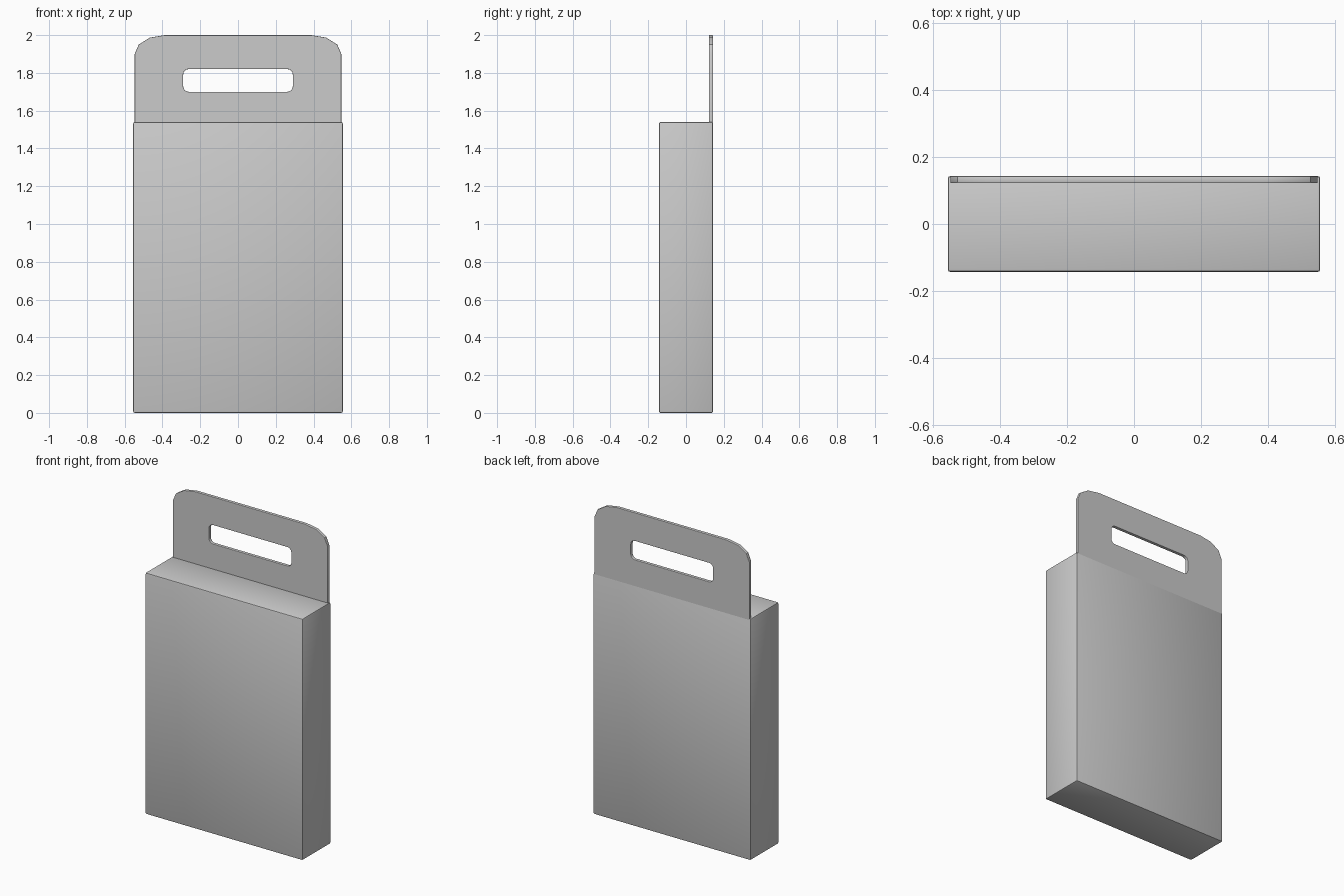
import bpy
from math import sin, cos, pi, radians

if "Cube" in bpy.data.objects:
    bpy.data.objects.remove(bpy.data.objects["Cube"])

W, D, H = 0.555, 0.143, 1.54      # half width, half depth, box height
TAB_W, TAB_T = 0.547, 0.021       # tab half width and thickness


def rounded(x, z0, z1, rx, rz, steps, bottom=True):
    """Outline of a rectangle with elliptical corners; square at the bottom if asked."""
    corners = [(1, 1, 0), (-1, 1, 90), (-1, -1, 180), (1, -1, 270)]
    pts = []
    for sx, sz, start in corners:
        if sz < 0 and not bottom:
            pts.append((sx * x, z0))
            continue
        cx = sx * (x - rx)
        cz = z1 - rz if sz > 0 else z0 + rz
        for i in range(steps + 1):
            a = radians(start) + i * pi / 2 / steps
            pts.append((cx + rx * cos(a), cz + rz * sin(a)))
    return pts


def smooth(obj):
    bpy.ops.object.select_all(action='DESELECT')
    obj.select_set(True)
    bpy.context.view_layer.objects.active = obj
    bpy.ops.object.shade_smooth_by_angle(angle=radians(30))


# Carton body with softly rounded edges
bpy.ops.mesh.primitive_cube_add(size=2, location=(0, 0, H / 2))
body = bpy.context.object
body.name = "box_body"
body.scale = (W, D, H / 2)
bpy.ops.object.transform_apply(location=False, rotation=False, scale=True)
bev = body.modifiers.new("edge_rounding", 'BEVEL')
bev.width = 0.008
bev.segments = 2
bpy.ops.object.modifier_apply(modifier=bev.name)
smooth(body)

# Hanging tab at the back, with a rounded slot cut through it
curve = bpy.data.curves.new("hang_tab", 'CURVE')
curve.dimensions = '2D'
curve.fill_mode = 'BOTH'
edge = 0.003
curve.extrude = TAB_T / 2 - edge
curve.bevel_depth = edge
curve.bevel_resolution = 1
curve.offset = -edge
for outline in (rounded(TAB_W, H - 0.015, 2.0, 0.16, 0.10, 3, bottom=False),
                rounded(0.29, 1.70, 1.82, 0.028, 0.028, 4)):
    spline = curve.splines.new('POLY')
    spline.points.add(len(outline) - 1)
    for p, (x, z) in zip(spline.points, outline):
        p.co = (x, z, 0, 1)
    spline.use_cyclic_u = True
tab = bpy.data.objects.new("hang_tab", curve)
bpy.context.collection.objects.link(tab)
tab.rotation_euler = (pi / 2, 0, 0)
tab.location = (0, D - TAB_T / 2 - 0.0003, 0)
bpy.ops.object.select_all(action='DESELECT')
tab.select_set(True)
bpy.context.view_layer.objects.active = tab
bpy.ops.object.convert(target='MESH')
smooth(bpy.context.object)
